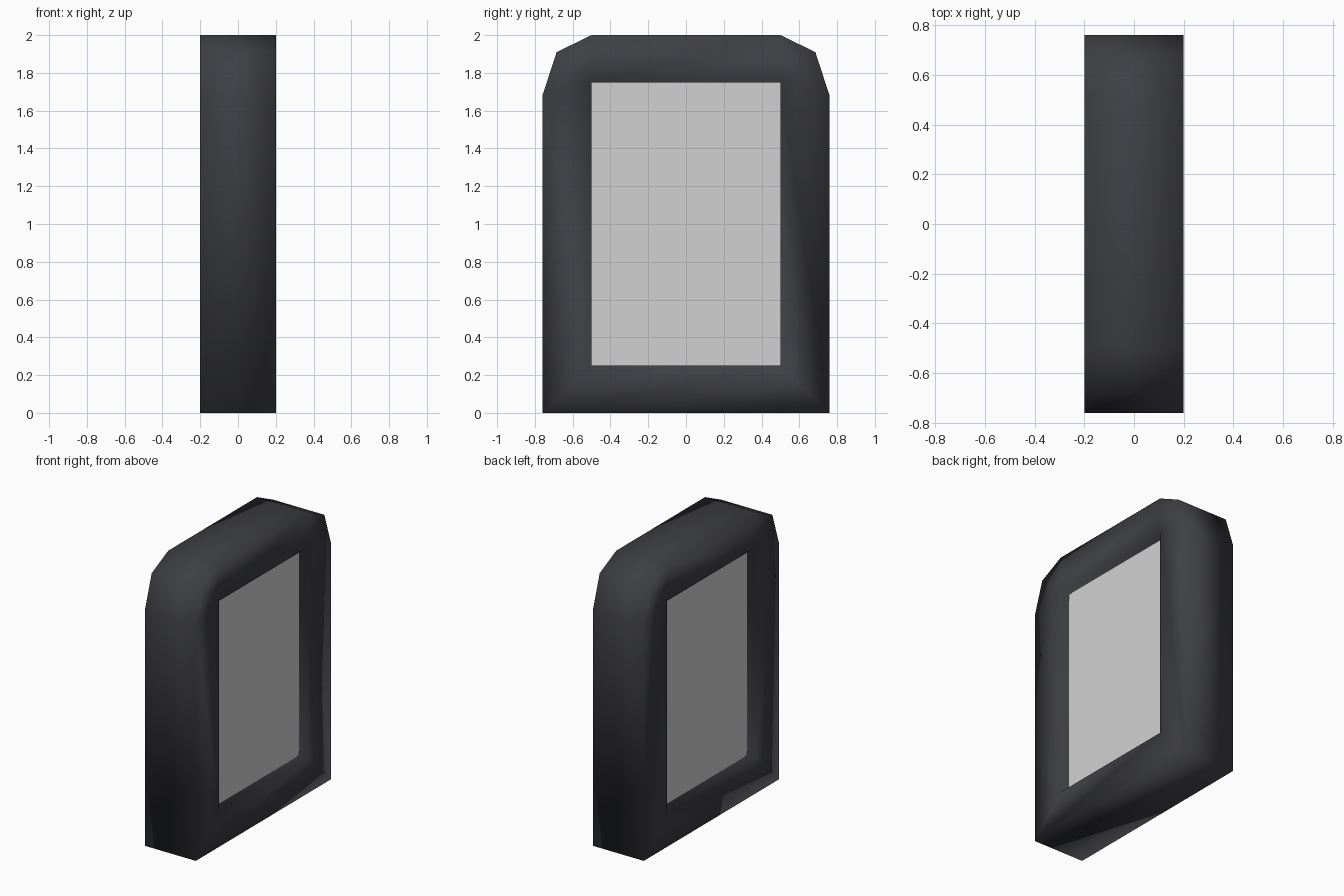
import bpy, bmesh

if "Cube" in bpy.data.objects:
    bpy.data.objects.remove(bpy.data.objects["Cube"])


def material(name, rgb):
    m = bpy.data.materials.new(name)
    m.diffuse_color = (*rgb, 1.0)
    m.use_nodes = True
    m.node_tree.nodes["Principled BSDF"].inputs["Base Color"].default_value = m.diffuse_color
    return m


def make_object(name, bm, mat):
    bmesh.ops.recalc_face_normals(bm, faces=bm.faces)
    me = bpy.data.meshes.new(name)
    bm.to_mesh(me)
    bm.free()
    me.materials.append(mat)
    ob = bpy.data.objects.new(name, me)
    bpy.context.collection.objects.link(ob)
    return ob


dark = material("dark charcoal", (0.05, 0.051, 0.058))
grey = material("light grey", (0.64, 0.64, 0.64))

HALF = 0.2          # half thickness of the frame
PANE = 0.13         # half thickness of the recessed panel

# Frame outline with chamfered top corners, and the rectangular opening (y, z)
right = [(0.76, 0.0), (0.76, 1.68), (0.685, 1.91), (0.5, 2.0)]
outer = right + [(-y, z) for y, z in reversed(right)]
inner = [(0.5, 0.25), (0.5, 1.75), (-0.5, 1.75), (-0.5, 0.25)]
# Inner corner that each outer point belongs to
owner = [0, 1, 1, 1, 2, 2, 2, 3]

bm = bmesh.new()
sides = []
for x in (-HALF, HALF):
    o = [bm.verts.new((x, y, z)) for y, z in outer]
    i = [bm.verts.new((x, y, z)) for y, z in inner]
    sides.append((o, i))
    # Front and back border faces
    for k in range(len(o)):
        n = (k + 1) % len(o)
        a, b = owner[k], owner[n]
        loop = [o[k], o[n], i[b]] + ([i[a]] if a != b else [])
        bm.faces.new(loop)
# Outer rim and inner reveal
for ring in (0, 1):
    a, b = sides[0][ring], sides[1][ring]
    for k in range(len(a)):
        n = (k + 1) % len(a)
        bm.faces.new((a[k], a[n], b[n], b[k]))
for f in bm.faces:
    f.smooth = True
make_object("frame", bm, dark)

# Recessed panel filling the opening
bm = bmesh.new()
bmesh.ops.create_cube(bm, size=1.0)
for v in bm.verts:
    v.co = (v.co.x * 2 * PANE, v.co.y * 1.0, v.co.z * 1.5 + 1.0)
make_object("panel", bm, grey)
